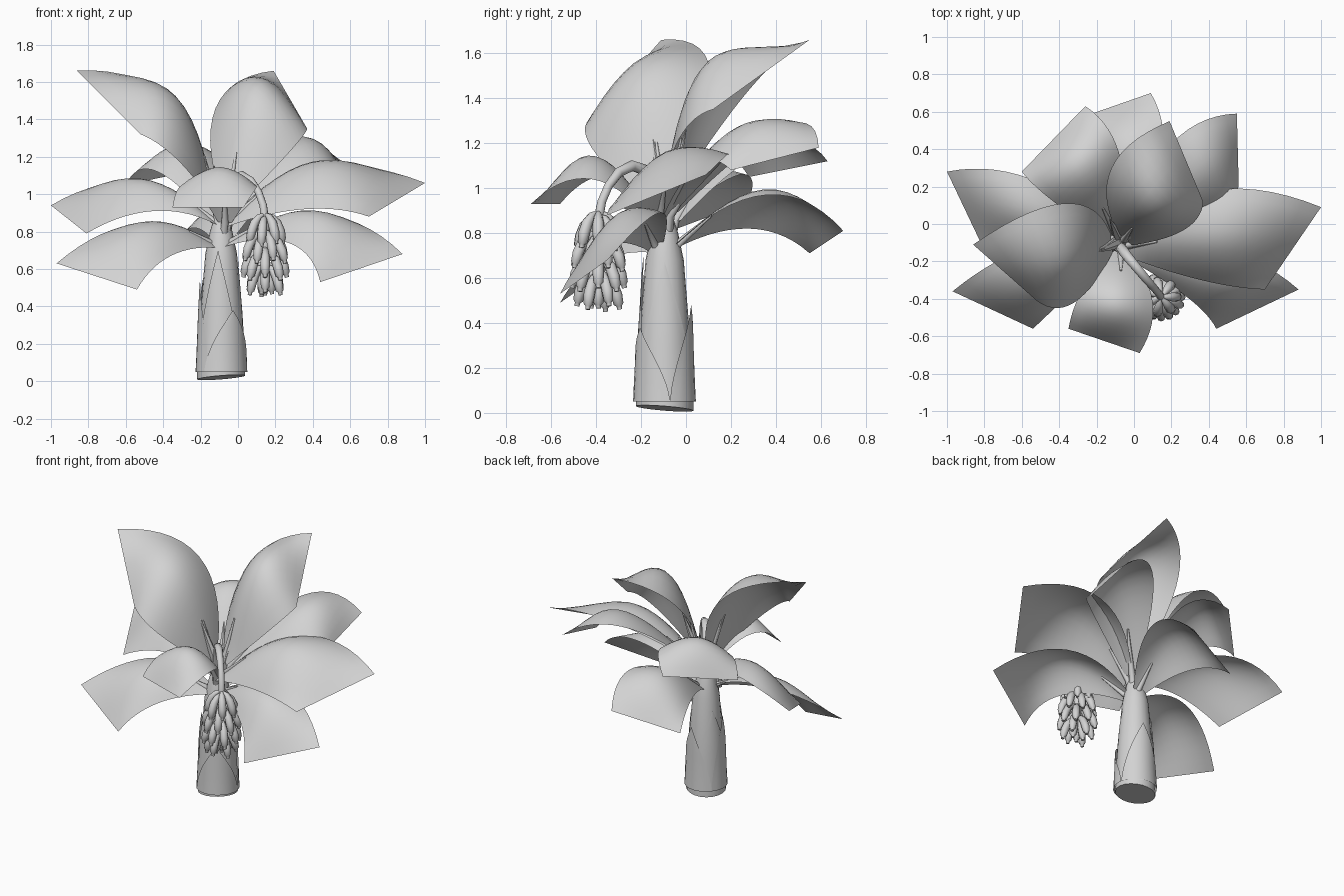
import bpy
import bmesh
from math import sin, cos, pi, radians
from mathutils import Vector

default_cube = bpy.data.objects.get("Cube")
if default_cube:
    bpy.data.objects.remove(default_cube, do_unlink=True)

# Single pale grey material
grey = bpy.data.materials.new("plain grey")
grey.use_nodes = True
colour = (0.65, 0.65, 0.65, 1)
grey.diffuse_color = colour
grey.node_tree.nodes["Principled BSDF"].inputs["Base Color"].default_value = colour


def finish(name, bm, sharp=50, solid=True):
    if solid:
        bmesh.ops.recalc_face_normals(bm, faces=bm.faces)
    mesh = bpy.data.meshes.new(name)
    bm.to_mesh(mesh)
    bm.free()
    mesh.materials.append(grey)
    mesh.polygons.foreach_set("use_smooth", [True] * len(mesh.polygons))
    mesh.set_sharp_from_angle(angle=radians(sharp))
    obj = bpy.data.objects.new(name, mesh)
    bpy.context.collection.objects.link(obj)


def sheet(bm, point, rows, cols):
    """Grid surface from a function of (t, s), both running 0 to 1."""
    grid = [[bm.verts.new(point(i / rows, j / cols)) for j in range(cols + 1)]
            for i in range(rows + 1)]
    for i in range(rows):
        for j in range(cols):
            bm.faces.new((grid[i][j], grid[i][j + 1], grid[i + 1][j + 1], grid[i + 1][j]))


def tube(bm, points, radii, sides=8):
    """Closed tube through points, with one radius per point."""
    pts = [Vector(p) for p in points]
    plane = (pts[-1] - pts[0]).cross(pts[len(pts) // 2] - pts[0])
    ref = plane.normalized() if plane.length > 1e-5 else Vector((1, 0, 0))
    rings = []
    for i, p in enumerate(pts):
        t = (pts[min(i + 1, len(pts) - 1)] - pts[max(i - 1, 0)]).normalized()
        u = (ref - t * ref.dot(t)).normalized()
        v = t.cross(u)
        rings.append([bm.verts.new(p + radii[i] * (u * cos(a) + v * sin(a)))
                      for a in (2 * pi * k / sides for k in range(sides))])
    for lower, upper in zip(rings, rings[1:]):
        for k in range(sides):
            n = (k + 1) % sides
            bm.faces.new((lower[k], lower[n], upper[n], upper[k]))
    bm.faces.new(rings[0][::-1])
    bm.faces.new(rings[-1])
    return rings


def arc(a, b, c, t):
    """Parabola through a, b (halfway) and c."""
    ctrl = b * 2 - (a + c) / 2
    return a * (1 - t) ** 2 + ctrl * 2 * t * (1 - t) + c * t * t


# Trunk, slightly tapered, with a slanted foot
AXIS = Vector((-0.09, -0.095, 0))
PROFILE = [(0.02, 0.128), (0.05, 0.128), (0.35, 0.112), (0.68, 0.085), (0.8, 0.06), (0.93, 0.02)]


def trunk_radius(z):
    for (za, ra), (zb, rb) in zip(PROFILE, PROFILE[1:]):
        if z <= zb:
            return ra + (rb - ra) * (z - za) / (zb - za)


bm = bmesh.new()
rings = tube(bm, [AXIS + Vector((0, 0, z)) for z, r in PROFILE], [r for z, r in PROFILE], 20)
for v in rings[0]:
    v.co.z += 0.08 * ((v.co.x - AXIS.x) - (v.co.y - AXIS.y))
finish("trunk", bm)


# Pointed sheaths wrapped around the trunk, each over the previous one
def sheath(index, angle, z0, z1, half_angle, flare):
    def point(t, s):
        z = z0 + (z1 - z0) * t
        a = radians(angle + half_angle * (2 * s - 1) * (1 - t ** 1.6))
        r = trunk_radius(z) + 0.003 + 0.002 * index + flare * t * t
        return AXIS + Vector((r * cos(a), r * sin(a), z))
    bm = bmesh.new()
    sheet(bm, point, 8, 8)
    finish(f"trunk_sheath_{index}", bm, solid=False)


for i, spec in enumerate([(0, 0.05, 0.67, 75, 0), (-100, 0.05, 0.7, 60, 0.01),
                          (150, 0.05, 0.6, 75, 0), (190, 0.05, 0.55, 50, 0.01),
                          (75, 0.05, 0.48, 65, 0.01), (-60, 0.05, 0.38, 70, 0.004)]):
    sheath(i, *spec)


# Broad arching leaves with square-cut tips, each on a short stalk
def leaf(name, root, left_mid, left_tip, right_mid, right_tip, bulge):
    root, lm, lt, rm, rt = map(Vector, (root, left_mid, left_tip, right_mid, right_tip))
    lift = (rt - rm + lt - lm).cross(lm - rm).normalized()
    if lift.z < 0:
        lift.negate()
    lift = (lift + Vector((0, 0, 1))).normalized()
    spread = (lm - rm) * 0.1

    def point(t, s):
        left, right = arc(root + spread, lm, lt, t), arc(root - spread, rm, rt, t)
        ridge = 1 - abs(2 * s - 1) ** 1.8
        return right.lerp(left, s) + lift * bulge * ridge * sin(pi * t ** 1.15)
    bm = bmesh.new()
    sheet(bm, point, 14, 10)
    finish(name, bm, 60, solid=False)

    foot = AXIS + Vector((0, 0, root.z - 0.2))
    bm = bmesh.new()
    tube(bm, [foot, root, point(0.2, 0.5)], [0.03, 0.02, 0.006])
    finish(name + "_stalk", bm)


leaf("left_upper_leaf", (-0.05, -0.12, 0.85), (0.42, 0.18, 1.14), (1, 0.09, 1.06),
     (0.36, -0.3, 0.92), (0.7, -0.35, 0.88), 0.13)
leaf("left_lower_leaf", (-0.07, -0.13, 0.73), (0.45, -0.12, 0.89), (0.88, -0.35, 0.68),
     (0.27, -0.38, 0.74), (0.44, -0.56, 0.53), 0.09)
leaf("front_leaf", (-0.07, -0.15, 0.85), (-0.27, -0.34, 1.05), (-0.35, -0.56, 0.93),
     (0.1, -0.42, 1.04), (0.03, -0.69, 0.93), 0.1)
leaf("right_lower_leaf", (-0.12, -0.12, 0.73), (-0.55, -0.12, 0.84), (-0.97, -0.36, 0.63),
     (-0.36, -0.39, 0.67), (-0.54, -0.56, 0.49), 0.08)
leaf("right_upper_leaf", (-0.12, -0.1, 0.85), (-0.55, 0.24, 1.06), (-1, 0.28, 0.94),
     (-0.45, -0.14, 0.91), (-0.81, -0.12, 0.79), 0.09)
leaf("right_tall_leaf", (-0.12, -0.1, 0.95), (-0.38, 0.11, 1.51), (-0.86, -0.11, 1.66),
     (-0.32, -0.42, 1.18), (-0.52, -0.41, 1.32), 0.15)
leaf("back_tall_leaf", (-0.05, -0.08, 0.95), (-0.12, 0.3, 1.46), (0.19, 0.55, 1.66),
     (0.27, -0.03, 1.22), (0.37, 0.12, 1.35), 0.2)
leaf("back_left_leaf", (-0.04, -0.07, 0.88), (0.2, 0.43, 1.27), (0.55, 0.59, 1.18),
     (0.38, 0.05, 1.1), (0.56, 0.2, 1.08), 0.09)
leaf("back_right_leaf", (-0.1, -0.05, 0.85), (-0.08, 0.38, 1.18), (-0.26, 0.63, 1.12),
     (-0.43, 0.12, 1.12), (-0.6, 0.28, 1.05), 0.11)
leaf("back_lower_leaf", (-0.07, -0.05, 0.74), (0.15, 0.36, 0.97), (0.09, 0.7, 0.81),
     (-0.24, 0.28, 0.82), (-0.34, 0.55, 0.71), 0.09)

# Young rolled shoots rising from the crown
for i, tip in enumerate([(0.03, 0, 1.26), (-0.2, -0.15, 1.24), (-0.13, 0.03, 1.15)]):
    base, tip = AXIS + Vector((0.02, 0, 0.85)), Vector(tip)
    bm = bmesh.new()
    tube(bm, [base, base.lerp(tip, 0.4), tip], [0.03, 0.024, 0.003], 6)
    finish(f"young_shoot_{i}", bm)

# Hanging fruit stalk
BUNCH = Vector((0.145, -0.39, 0))
bm = bmesh.new()
tube(bm, [(-0.08, -0.12, 0.85), (-0.06, -0.14, 1.0), (-0.03, -0.18, 1.08), (0.02, -0.24, 1.1),
          (0.07, -0.3, 1.07), (0.11, -0.345, 1.01), (0.135, -0.375, 0.94),
          (0.143, -0.388, 0.87), BUNCH + Vector((0, 0, 0.6))],
     [0.03, 0.028, 0.026, 0.024, 0.022, 0.02, 0.02, 0.022, 0.025], 10)
finish("fruit_stalk", bm)

# Tiers of curved fruit with stubby ends: (distance out, drop, radius) along each fruit
FRUIT = [(0.012, 0, 0.01), (0.04, 0.012, 0.018), (0.07, 0.045, 0.025), (0.09, 0.09, 0.026),
         (0.1, 0.13, 0.022), (0.103, 0.14, 0.012), (0.106, 0.155, 0.011)]
for tier, (top, spread, count) in enumerate([(0.89, 0.9, 7), (0.8, 1.1, 8),
                                             (0.71, 1.1, 8), (0.63, 0.9, 6), (0.62, 0.35, 3)]):
    bm = bmesh.new()
    for k in range(count):
        a = 2 * pi * (k + 0.5 * (tier % 2)) / count
        drop = top - 0.015 * (k % 2)
        path = [BUNCH + Vector((cos(a) * d * spread, sin(a) * d * spread, drop - h))
                for d, h, r in FRUIT]
        tube(bm, path, [r for d, h, r in FRUIT], 8)
    finish(f"fruit_tier_{tier}", bm)
